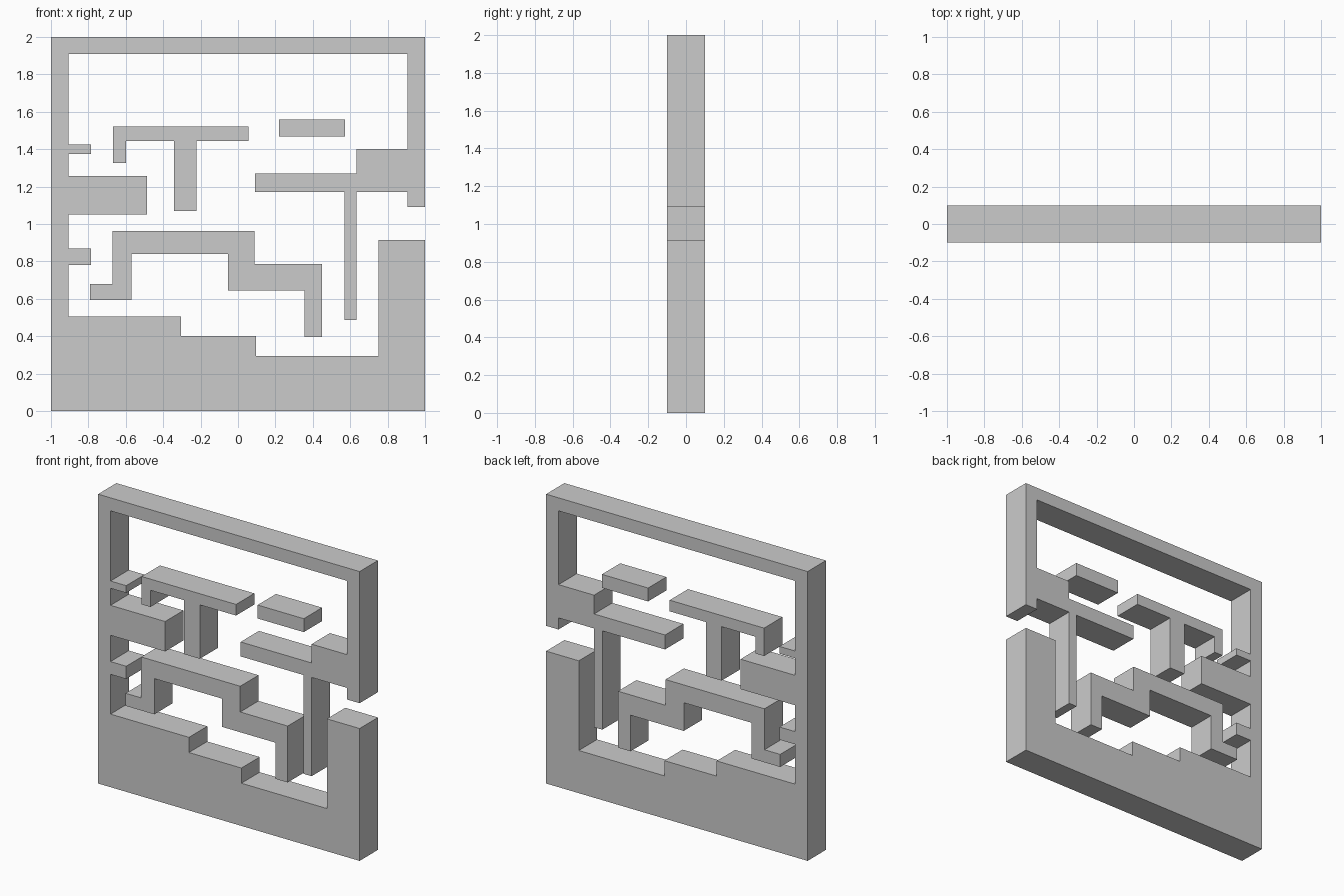
import bpy
import bmesh

if "Cube" in bpy.data.objects:
    bpy.data.objects.remove(bpy.data.objects["Cube"])

DEPTH = 0.2


def slab(name, steps):
    """Extrude a right-angled outline along y.
    steps holds (x, z) pairs; each pair is joined to the next by moving in x, then in z."""
    bm = bmesh.new()
    verts = []
    for i, (x, z) in enumerate(steps):
        next_x = steps[(i + 1) % len(steps)][0]
        verts.append(bm.verts.new((x, -DEPTH / 2, z)))
        verts.append(bm.verts.new((next_x, -DEPTH / 2, z)))
    face = bm.faces.new(verts)
    ext = bmesh.ops.extrude_face_region(bm, geom=[face])
    moved = [v for v in ext["geom"] if isinstance(v, bmesh.types.BMVert)]
    bmesh.ops.translate(bm, verts=moved, vec=(0, DEPTH, 0))
    bmesh.ops.recalc_face_normals(bm, faces=bm.faces)
    mesh = bpy.data.meshes.new(name)
    bm.to_mesh(mesh)
    bm.free()
    obj = bpy.data.objects.new(name, mesh)
    bpy.context.collection.objects.link(obj)
    return obj


# Outer frame: stepped floor, left wall with ledges, ceiling, right wall with shelf and post
slab("maze_frame", [
    (-1, 0), (1, 0.915), (0.75, 0.295), (0.096, 0.4), (-0.305, 0.505),
    (-0.905, 0.78), (-0.785, 0.868), (-0.905, 1.05), (-0.487, 1.257),
    (-0.905, 1.375), (-0.785, 1.425), (-0.905, 1.91),
    (0.905, 1.4), (0.633, 1.27), (0.09, 1.17), (0.57, 0.487),
    (0.633, 1.17), (0.905, 1.09), (1, 2),
])

# Upper platform with short hook and hanging leg
slab("upper_platform", [
    (-0.667, 1.327), (-0.6, 1.443), (-0.342, 1.07), (-0.222, 1.443), (0.055, 1.52),
])

# Small floating block
slab("floating_block", [(0.22, 1.467), (0.573, 1.56)])

# Stepped middle platform
slab("stepped_platform", [
    (-0.79, 0.593), (-0.57, 0.84), (-0.053, 0.645), (0.355, 0.395),
    (0.45, 0.785), (0.087, 0.963), (-0.67, 0.68),
])
